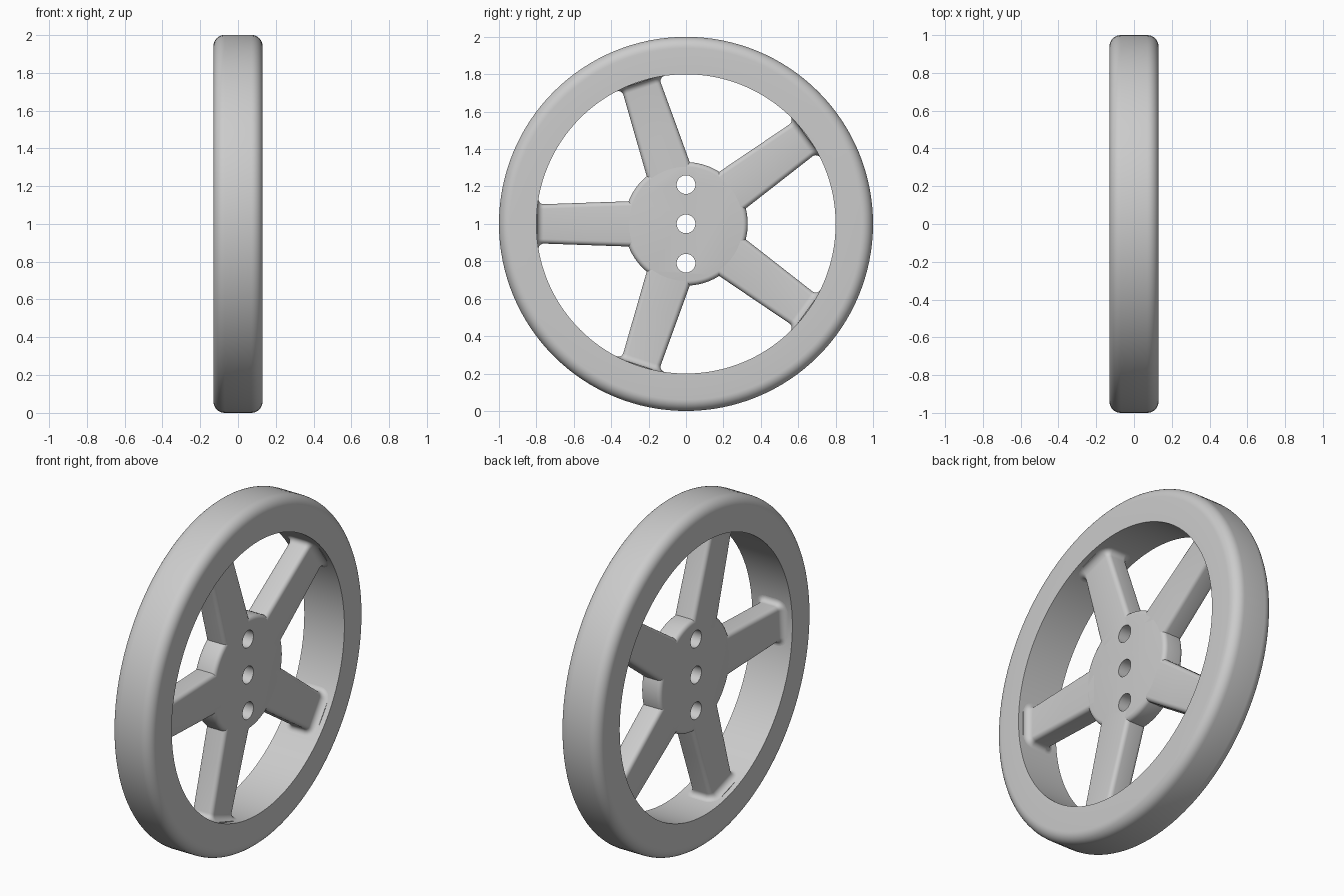
import bpy, bmesh, math
from math import sin, cos, pi, sqrt

cube = bpy.data.objects.get("Cube")
if cube:
    bpy.data.objects.remove(cube, do_unlink=True)

# Main sizes
CENTRE = 1.0
RIM_OUT, RIM_IN, RIM_HALF, RIM_ROUND = 1.0, 0.8, 0.13, 0.06
HUB_R, HALF, EDGE = 0.33, 0.065, 0.025
HOLE_R, HOLE_GAP = 0.05, 0.21
FILLET = 0.035

grey = bpy.data.materials.new("plain_grey")
grey.use_nodes = True
COLOUR = (0.6, 0.6, 0.6, 1)
grey.diffuse_color = COLOUR
grey.node_tree.nodes["Principled BSDF"].inputs["Base Color"].default_value = COLOUR


def finish(bm, name):
    """Turn a bmesh into a smooth shaded grey object at wheel height."""
    bmesh.ops.remove_doubles(bm, verts=bm.verts, dist=1e-5)
    bmesh.ops.recalc_face_normals(bm, faces=bm.faces)
    mesh = bpy.data.meshes.new(name)
    bm.to_mesh(mesh)
    bm.free()
    mesh.materials.append(grey)
    obj = bpy.data.objects.new(name, mesh)
    obj.location.z = CENTRE
    bpy.context.collection.objects.link(obj)
    return obj


def smooth(obj):
    bpy.ops.object.select_all(action='DESELECT')
    obj.select_set(True)
    bpy.context.view_layer.objects.active = obj
    bpy.ops.object.shade_smooth_by_angle(angle=math.radians(35))


def lathe(profile, name, steps=128):
    """Spin a closed or axis-ending (x, radius) profile around the x axis."""
    bm = bmesh.new()
    verts = [bm.verts.new((x, 0, r)) for x, r in profile]
    edges = [bm.edges.new((a, b)) for a, b in zip(verts, verts[1:])]
    bmesh.ops.spin(bm, geom=verts + edges, cent=(0, 0, 0), axis=(1, 0, 0),
                   angle=2 * pi, steps=steps, use_merge=True)
    return finish(bm, name)


def corner(x, r, radius, start, steps=8):
    """Quarter-circle points around (x, r)."""
    return [(x + radius * cos(start + i * pi / 2 / steps),
             r + radius * sin(start + i * pi / 2 / steps)) for i in range(steps + 1)]


# Rim: square inner edges, rounded outer edges
cx, cr = RIM_HALF - RIM_ROUND, RIM_OUT - RIM_ROUND
rim_profile = [(RIM_HALF, RIM_IN)]
rim_profile += corner(cx, cr, RIM_ROUND, 0) + corner(-cx, cr, RIM_ROUND, pi / 2)
rim_profile += [(-RIM_HALF, RIM_IN), (RIM_HALF, RIM_IN)]
smooth(lathe(rim_profile, "rim"))

# Hub: disc with softened edges
hx, hr = HALF - EDGE, HUB_R - EDGE
bm = bmesh.new()
hub_profile = corner(hx, hr, EDGE, 0, 5) + corner(-hx, hr, EDGE, pi / 2, 5)
rings = []
for x, r in reversed(hub_profile):
    rings.append([bm.verts.new((x, r * cos(2 * pi * i / 96), r * sin(2 * pi * i / 96)))
                  for i in range(96)])
for a, b in zip(rings, rings[1:]):
    for i in range(96):
        j = (i + 1) % 96
        bm.faces.new((a[i], a[j], b[j], b[i]))
bm.faces.new(rings[0])
bm.faces.new(rings[-1])
hub = finish(bm, "hub")

# Three holes through the hub
cutters = []
for k in (-1, 0, 1):
    bpy.ops.mesh.primitive_cylinder_add(vertices=48, radius=HOLE_R, depth=1,
                                        location=(0, 0, CENTRE + k * HOLE_GAP),
                                        rotation=(0, pi / 2, 0))
    cutter = bpy.context.object
    cutter.name = "hole_cutter"
    cutter.hide_render = True
    cutters.append(cutter)
    mod = hub.modifiers.new("hole", 'BOOLEAN')
    mod.operation, mod.solver, mod.object = 'DIFFERENCE', 'EXACT', cutter
bpy.context.view_layer.objects.active = hub
for mod in list(hub.modifiers):
    bpy.ops.object.modifier_apply(modifier=mod.name)
for cutter in cutters:
    bpy.data.objects.remove(cutter, do_unlink=True)
smooth(hub)


def section(half_v, half_x, rad):
    """Rounded rectangle outline as (v, x) pairs."""
    points = []
    for q, (sv, sx) in enumerate(((1, 1), (-1, 1), (-1, -1), (1, -1))):
        points += corner(sv * (half_v - rad), sx * (half_x - rad), rad, q * pi / 2, 5)
    return points


def spoke(angle, name):
    """Tapered rounded bar that flares into the rim."""
    stations = [(0.27, 0), (0.5, 0)]
    for i in range(9):
        t = i / 8 * pi / 2
        stations.append((RIM_IN - FILLET * (1 - sin(t)), FILLET * (1 - cos(t))))
    stations.append((RIM_IN + 0.01, FILLET))
    bm = bmesh.new()
    rings = []
    for r, flare in stations:
        half_v = 0.122 - 0.036 * (r - 0.3) + flare
        ring = []
        for v, x in section(half_v, HALF + flare, EDGE + flare):
            u = sqrt(r * r - v * v)
            ring.append(bm.verts.new((x, u * cos(angle) - v * sin(angle),
                                      u * sin(angle) + v * cos(angle))))
        rings.append(ring)
    n = len(rings[0])
    for a, b in zip(rings, rings[1:]):
        for i in range(n):
            j = (i + 1) % n
            bm.faces.new((a[i], a[j], b[j], b[i]))
    smooth(finish(bm, name))


for k in range(5):
    spoke(pi + k * 2 * pi / 5, f"spoke_{k + 1}")
